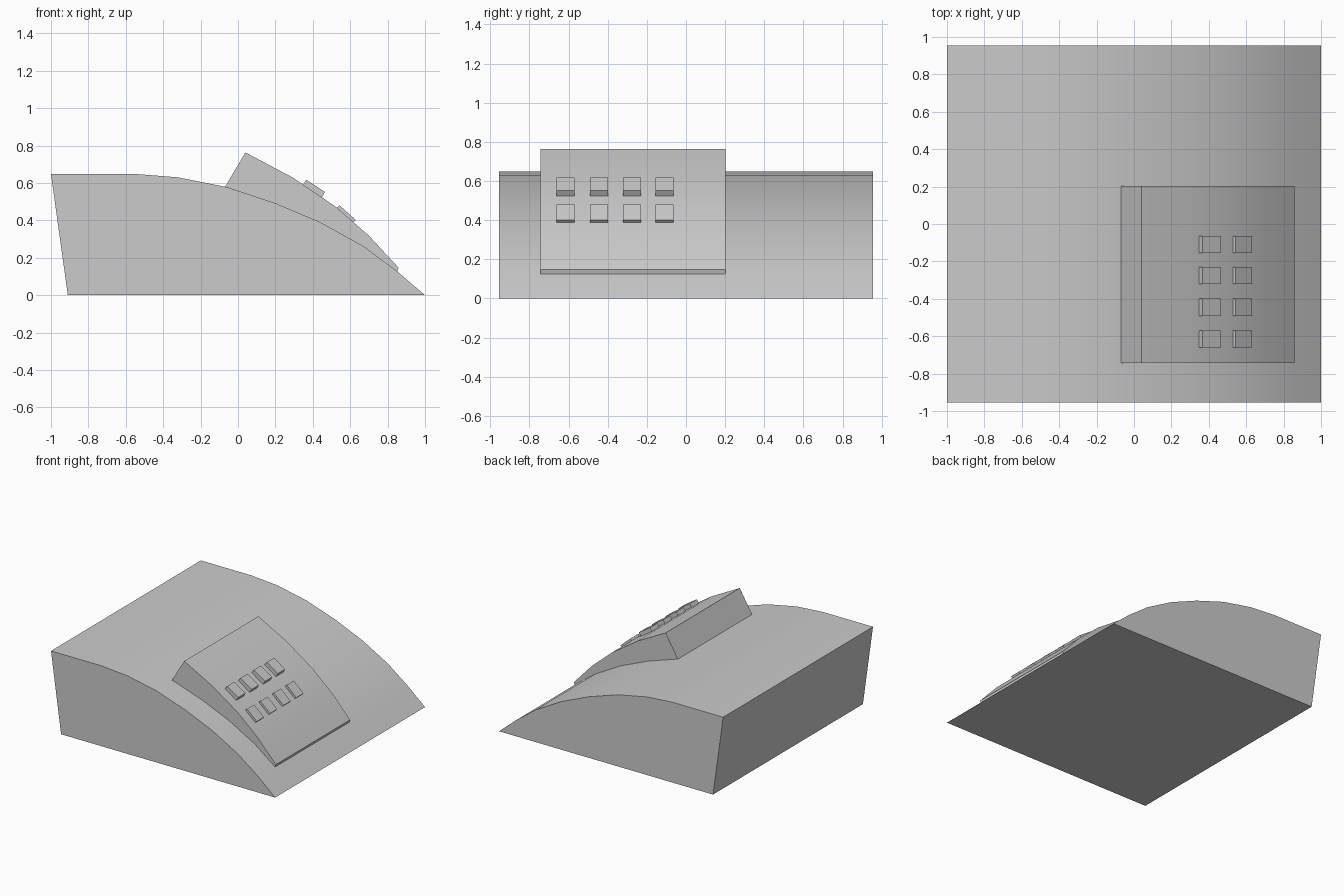
import bpy, math

cube = bpy.data.objects.get("Cube")
if cube:
    bpy.data.objects.remove(cube, do_unlink=True)

GREY = (0.6, 0.6, 0.6, 1)
mat = bpy.data.materials.new("plain grey")
mat.use_nodes = True
mat.diffuse_color = GREY
mat.node_tree.nodes["Principled BSDF"].inputs["Base Color"].default_value = GREY


def extrude_profile(name, profile, y0, y1):
    """Solid made by sweeping a clockwise (x, z) outline from y0 to y1."""
    n = len(profile)
    verts = [(x, y, z) for y in (y0, y1) for x, z in profile]
    faces = [(i, (i + 1) % n, (i + 1) % n + n, i + n) for i in range(n)]
    faces += [tuple(reversed(range(n))), tuple(range(n, 2 * n))]
    mesh = bpy.data.meshes.new(name)
    mesh.from_pydata(verts, [], faces)
    mesh.materials.append(mat)
    obj = bpy.data.objects.new(name, mesh)
    bpy.context.collection.objects.link(obj)
    bpy.ops.object.select_all(action="DESELECT")
    obj.select_set(True)
    bpy.context.view_layer.objects.active = obj
    bpy.ops.object.mode_set(mode="EDIT")
    bpy.ops.mesh.select_all(action="SELECT")
    bpy.ops.mesh.normals_make_consistent(inside=False)
    bpy.ops.object.mode_set(mode="OBJECT")
    bpy.ops.object.shade_smooth_by_angle(angle=math.radians(30))
    return obj


# Wedge body with a curved top sloping down to the right-hand edge
curve = [(-0.06, 0.578), (0.2, 0.492), (0.44, 0.39), (0.67, 0.262), (0.85, 0.128)]
body = [(-1, 0.648), (-0.55, 0.648), (-0.32, 0.63)] + curve + [(1, 0), (-0.91, 0)]
extrude_profile("body", body, -0.955, 0.955)

# Raised control panel, its underside following the body curve
panel_top = [(0.04, 0.763), (0.29, 0.63), (0.52, 0.475), (0.7, 0.318), (0.858, 0.147)]
panel_base = [(x, z - 0.01) for x, z in reversed(curve[1:-1])]
panel = [(-0.07, 0.578)] + panel_top + [(0.852, 0.126)] + panel_base
extrude_profile("control_panel", panel, -0.743, 0.203)

# Two rows of four square buttons
rows = {
    "upper": [(0.345, 0.588), (0.366, 0.617), (0.465, 0.552), (0.448, 0.523)],
    "lower": [(0.525, 0.465), (0.543, 0.48), (0.63, 0.402), (0.615, 0.386)],
}
for row, outline in rows.items():
    for i, y in enumerate((-0.615, -0.445, -0.275, -0.11)):
        extrude_profile(f"{row}_button_{i + 1}", outline, y - 0.046, y + 0.046)
